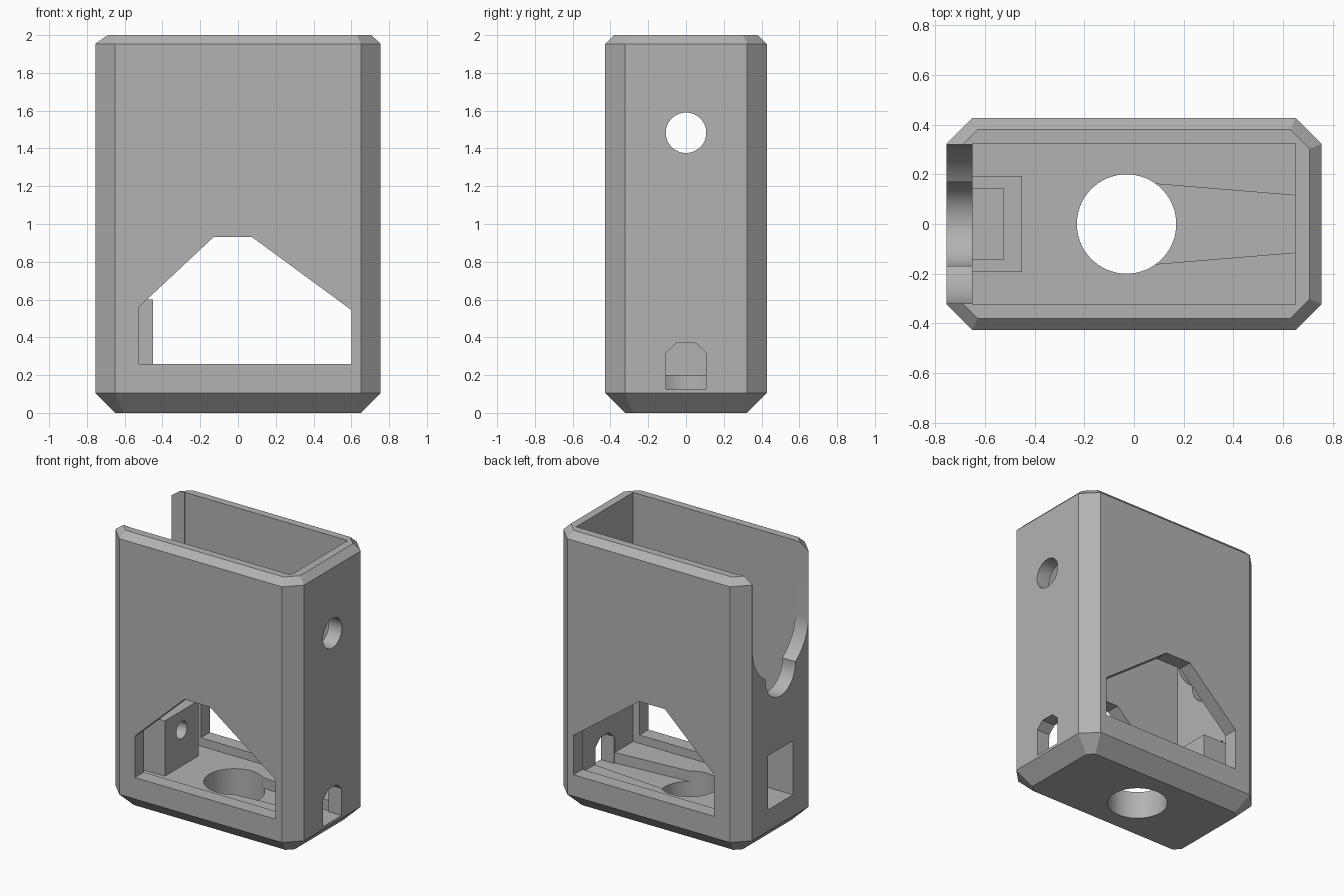
import bpy, bmesh, math
from mathutils import Vector

if "Cube" in bpy.data.objects:
    bpy.data.objects.remove(bpy.data.objects["Cube"])

grey = bpy.data.materials.new("grey plastic")
grey.diffuse_color = (0.45, 0.45, 0.45, 1)
grey.use_nodes = True
grey.node_tree.nodes["Principled BSDF"].inputs["Base Color"].default_value = grey.diffuse_color


def loft(name, rings):
    """Closed solid through matching rings of points."""
    bm = bmesh.new()
    vs = [[bm.verts.new(p) for p in r] for r in rings]
    n = len(vs[0])
    bm.faces.new(vs[0])
    bm.faces.new(vs[-1])
    for a, b in zip(vs, vs[1:]):
        for i in range(n):
            j = (i + 1) % n
            bm.faces.new((a[i], a[j], b[j], b[i]))
    bmesh.ops.recalc_face_normals(bm, faces=bm.faces)
    me = bpy.data.meshes.new(name)
    bm.to_mesh(me)
    bm.free()
    me.materials.append(grey)
    ob = bpy.data.objects.new(name, me)
    bpy.context.collection.objects.link(ob)
    return ob


def prism(name, axis, pts, lo, hi):
    """Extrude a 2D profile along x (y,z), y (x,z) or z (x,y)."""
    def place(p, d):
        c = list(p)
        c.insert("xyz".index(axis), d)
        return Vector(c)
    return loft(name, [[place(p, d) for p in pts] for d in (lo, hi)])


def rect(a0, a1, b0, b1):
    return [(a0, b0), (a1, b0), (a1, b1), (a0, b1)]


def arc(cx, cy, r, start, end, n):
    return [(cx + r * math.cos(math.radians(start + (end - start) * i / n)),
             cy + r * math.sin(math.radians(start + (end - start) * i / n)))
            for i in range(n + 1)]


def circle(cx, cy, r, n=64):
    return arc(cx, cy, r, 0, 360, n)[:-1]


def combine(target, tool, operation="DIFFERENCE"):
    m = target.modifiers.new("bool", "BOOLEAN")
    m.operation, m.solver, m.object = operation, "EXACT", tool
    bpy.context.view_layer.objects.active = target
    bpy.ops.object.modifier_apply(modifier=m.name)
    bpy.data.objects.remove(tool, do_unlink=True)


def octagon(inset, z):
    """Chamfered rectangle offset inward evenly."""
    X, Y = 0.755 - inset, 0.4275 - inset
    c = 0.105 - inset * (2 - math.sqrt(2))
    return [(X - c, -Y, z), (X, c - Y, z), (X, Y - c, z), (X - c, Y, z),
            (c - X, Y, z), (-X, Y - c, z), (-X, c - Y, z), (c - X, -Y, z)]


# Outer case with bevelled top and bottom
case = loft("case", [octagon(0.105, 0), octagon(0, 0.105),
                     octagon(0, 1.953), octagon(0.048, 2.0)])

# Hollow inside, open at the top
combine(case, prism("cavity", "z", rect(-0.65, 0.65, -0.325, 0.325), 0.2, 2.2))

# Sloped window through the front and back walls
window = [(-0.525, 0.26), (0.60, 0.26), (0.60, 0.545),
          (0.075, 0.93), (-0.13, 0.93), (-0.525, 0.56)]
combine(case, prism("window", "y", window, -0.6, 0.6))

# Inner mounting block with side pocket and screw hole
combine(case, prism("block", "x", rect(-0.193, 0.193, 0.15, 0.60), -0.70, -0.45), "UNION")
combine(case, prism("pocket", "x", rect(-0.143, 0.143, 0.26, 0.65), -0.9, -0.525))
combine(case, prism("screw_hole", "x", circle(0, 0.46, 0.062, 32), -0.6, -0.4))

# Floor hole, cable channel and cable exit
combine(case, prism("floor_hole", "z", circle(-0.03, 0, 0.2), -0.2, 0.3))
channel = [(-0.03, -0.171), (0.651, -0.115), (0.651, 0.115), (-0.03, 0.171)]
combine(case, prism("channel", "z", channel, 0.125, 0.3))
slot = [(-0.105, 0.125), (0.105, 0.125), (0.105, 0.32),
        (0.05, 0.37), (-0.05, 0.37), (-0.105, 0.32)]
combine(case, prism("cable_exit", "x", slot, 0.62, 0.9))

# Round hole in the right wall
combine(case, prism("side_hole", "x", circle(0, 1.483, 0.107), 0.55, 0.9))

# Rounded notch in the left wall with a smaller notch below
notch = [(0.32, 2.2), (-0.32, 2.2)] + arc(0, 1.483, 0.32, 180, 360, 40)
combine(case, prism("wide_notch", "x", notch, -0.9, -0.6))
small = [(0.17, 1.4), (-0.17, 1.4)] + arc(0, 1.2, 0.17, 180, 360, 32)
combine(case, prism("small_notch", "x", small, -0.9, -0.6))

# Smooth round holes, crisp edges
bpy.ops.object.select_all(action="DESELECT")
case.select_set(True)
bpy.context.view_layer.objects.active = case
bpy.ops.object.shade_smooth_by_angle(angle=math.radians(25))
